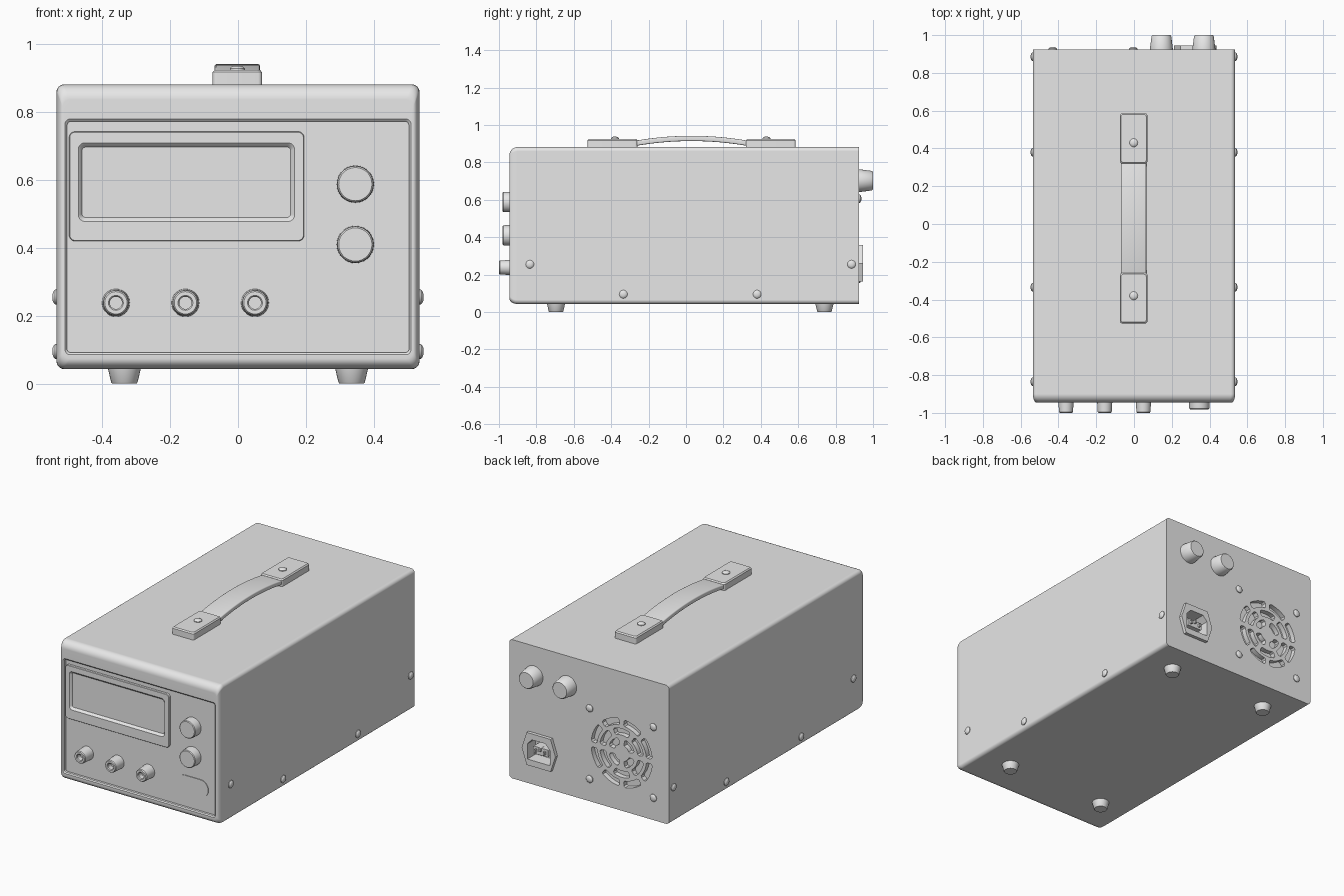
import bpy, bmesh, math

if "Cube" in bpy.data.objects:
    bpy.data.objects.remove(bpy.data.objects["Cube"], do_unlink=True)

GREY = (0.8, 0.8, 0.8, 1)
mat = bpy.data.materials.new("light_grey")
mat.use_nodes = True
mat.diffuse_color = GREY
mat.node_tree.nodes["Principled BSDF"].inputs["Base Color"].default_value = GREY
parts = []

# How ring coordinates (u, v) and depth w map to space for each axis
AXES = {
    "x": lambda u, v, w: (w, u, v),
    "y": lambda u, v, w: (u, w, v),
    "z": lambda u, v, w: (u, v, w),
}


def rounded(cu, cv, hu, hv, r, seg=7):
    """Rounded rectangle outline; a circle when all sizes are equal."""
    pts = []
    for k, (su, sv) in enumerate([(1, 1), (-1, 1), (-1, -1), (1, -1)]):
        for i in range(seg + 1):
            a = (k + i / seg) * math.pi / 2
            pts.append((cu + su * (hu - r) + r * math.cos(a),
                        cv + sv * (hv - r) + r * math.sin(a)))
    return pts


def box_outline(u0, u1, v0, v1, r):
    return rounded((u0 + u1) / 2, (v0 + v1) / 2, (u1 - u0) / 2, (v1 - v0) / 2, r)


def loft(name, axis, rings, closed=False):
    """Skin a list of (outline, depth) rings, capped or joined end to end."""
    bm = bmesh.new()
    loops = [[bm.verts.new(AXES[axis](u, v, w)) for u, v in pts] for pts, w in rings]
    n = len(loops[0])
    pairs = list(zip(loops, loops[1:]))
    if closed:
        pairs.append((loops[-1], loops[0]))
    else:
        bm.faces.new(loops[0])
        bm.faces.new(loops[-1])
    for a, b in pairs:
        for i in range(n):
            j = (i + 1) % n
            bm.faces.new((a[i], a[j], b[j], b[i]))
    bmesh.ops.remove_doubles(bm, verts=bm.verts, dist=1e-5)
    bmesh.ops.recalc_face_normals(bm, faces=bm.faces)
    mesh = bpy.data.meshes.new(name)
    bm.to_mesh(mesh)
    bm.free()
    mesh.materials.append(mat)
    ob = bpy.data.objects.new(name, mesh)
    bpy.context.collection.objects.link(ob)
    parts.append(ob)
    return ob


def turned(name, axis, u, v, profile):
    """Round part from (radius, depth) pairs."""
    return loft(name, axis, [(rounded(u, v, r, r, r), w) for r, w in profile])


def screw(name, axis, u, v, base, out=1):
    turned(name, axis, u, v, [(r, base + out * w) for r, w in
           [(0.022, -0.004), (0.022, 0.004), (0.017, 0.009), (0.009, 0.012)]])


# Case: straight shell, rounded front edge, recessed front panel
X, LOW, TOP, FRONT, BACK = 0.535, 0.043, 0.882, -0.945, 0.925
PANEL = -0.925
rings = [(box_outline(-X, X, LOW, TOP, 0.022), BACK)]
for i in range(7):
    a = i / 6 * math.pi / 2
    s = 1 - math.cos(a)
    rings.append((box_outline(-X + 0.018 * s, X - 0.018 * s, LOW + 0.03 * s,
                              TOP - 0.045 * s, 0.022), FRONT + 0.045 * (1 - math.sin(a))))
rings += [(box_outline(-0.51, 0.51, 0.085, 0.78, 0.015), FRONT),
          (box_outline(-0.504, 0.504, 0.091, 0.773, 0.012), FRONT + 0.006),
          (box_outline(-0.504, 0.504, 0.091, 0.773, 0.012), PANEL)]
case = loft("case", "y", rings)

# Fan grille slots and power inlet opening, cut into the back
FAN_X, FAN_Z = -0.217, 0.392
INLET_X, INLET_Z = 0.325, 0.26
cutters = []


def slot_outline(r0, r1, a0, a1):
    c = 0.009
    d = c / r1
    steps = [a0 + d + (a1 - a0 - 2 * d) * i / 8 for i in range(9)]
    polar = [(r1, a) for a in steps] + [(r1 - c, a1), (r0 + c, a1)]
    polar += [(r0, a) for a in reversed(steps)] + [(r0 + c, a0), (r1 - c, a0)]
    return [(FAN_X + r * math.cos(a), FAN_Z + r * math.sin(a)) for r, a in polar]


for r0, r1, count in [(0.166, 0.205, 8), (0.108, 0.147, 6), (0.05, 0.088, 4)]:
    gap = 0.013 / r0
    for k in range(count):
        a0 = math.tau * k / count + gap
        a1 = math.tau * (k + 1) / count - gap
        outline = slot_outline(r0, r1, a0, a1)
        cutters.append(loft("slot_cutter", "y", [(outline, 0.895), (outline, 0.95)]))


def mirrored(half):
    """Six-point inlet outline from its right-hand points, top to bottom."""
    pts = half + [(-u, v) for u, v in reversed(half)]
    return [(INLET_X + u, INLET_Z + v) for u, v in pts]


flange = mirrored([(0.08, 0.098), (0.113, 0.0), (0.08, -0.098)])
opening = mirrored([(0.045, 0.062), (0.075, 0.03), (0.075, -0.062)])
cutters.append(loft("inlet_cutter", "y", [(opening, 0.865), (opening, 0.95)]))

for c in cutters:
    c.hide_render = True
    m = case.modifiers.new("cut", "BOOLEAN")
    m.operation, m.solver, m.object = "DIFFERENCE", "EXACT", c
deps = bpy.context.evaluated_depsgraph_get()
cut_mesh = bpy.data.meshes.new_from_object(case.evaluated_get(deps))
case.modifiers.clear()
case.data = cut_mesh
for c in cutters:
    parts.remove(c)
    bpy.data.objects.remove(c, do_unlink=True)

# Power inlet: flange, tongue and three pins
loft("inlet_flange", "y", [(flange, BACK), (flange, 0.945), (opening, 0.945),
                           (opening, BACK)], closed=True)
tongue = rounded(INLET_X, INLET_Z - 0.005, 0.05, 0.022, 0.004)
loft("inlet_tongue", "y", [(tongue, 0.86), (tongue, 0.925)])
for k, (dx, dz) in enumerate([(-0.03, -0.005), (0, 0.008), (0.03, -0.005)]):
    pin = rounded(INLET_X + dx, INLET_Z + dz, 0.005, 0.01, 0.002)
    loft(f"inlet_pin_{k}", "y", [(pin, 0.9), (pin, 0.94)])

# Fuse holders and fan screws
for k, x in enumerate((0.145, 0.37)):
    turned(f"fuse_holder_{k}", "y", x, 0.702,
           [(0.061, 0.92), (0.06, 0.935), (0.052, 0.994), (0.047, 1.0)])
for sx in (-1, 1):
    for sz in (-1, 1):
        screw("fan_screw", "y", FAN_X + sx * 0.213, FAN_Z + sz * 0.214, BACK)

# Display surround with sunken screen
bezel = box_outline(-0.498, 0.195, 0.42, 0.743, 0.018)
loft("display", "y", [
    (bezel, PANEL + 0.002), (bezel, -0.938),
    (box_outline(-0.496, 0.193, 0.422, 0.741, 0.016), -0.94),
    (box_outline(-0.471, 0.167, 0.478, 0.71, 0.02), -0.94),
    (box_outline(-0.466, 0.162, 0.483, 0.705, 0.016), -0.936),
    (box_outline(-0.46, 0.155, 0.49, 0.697, 0.01), -0.926)])

# Front knobs, terminals and oval button
for k, z in enumerate((0.588, 0.41)):
    turned(f"knob_{k}", "y", 0.346, z,
           [(0.055, PANEL + 0.002), (0.054, -0.97), (0.053, -0.977), (0.049, -0.981)])
for k, x in enumerate((-0.36, -0.155, 0.05)):
    turned(f"terminal_{k}", "y", x, 0.238,
           [(0.041, PANEL + 0.002), (0.04, -0.945), (0.037, -0.995), (0.033, -1.0),
            (0.022, -1.0), (0.018, -0.995), (0.018, -0.965)])
loft("oval_button", "y", [(rounded(0.347, 0.228, 0.104, 0.052, 0.052), w)
                          for w in (PANEL + 0.002, PANEL - 0.004)])

# Feet and side screws
for x in (-0.335, 0.335):
    for y in (-0.695, 0.74):
        turned("foot", "z", x, y, [(0.036, 0), (0.039, 0.004), (0.049, 0.046)])
for side in (-1, 1):
    for y, z in [(-0.835, 0.255), (-0.335, 0.095), (0.38, 0.095), (0.885, 0.255)]:
        screw("side_screw", "x", y, z, side * X, side)

# Carry handle: two end pads and an arched strap
for y, sy in [(-0.393, -0.38), (0.453, 0.43)]:
    loft("handle_pad", "z", [(rounded(-0.002, y, 0.073 - i, 0.133 - i, 0.012), w)
                             for i, w in [(0, TOP - 0.003), (0, 0.918), (0.006, 0.925)]])
    screw("handle_screw", "z", -0.002, sy, 0.925)
strap = []
for i in range(25):
    t = i / 12 - 1
    strap.append((rounded(-0.002, 0.928 - 0.028 * t * t, 0.067, 0.014, 0.007, 4),
                  0.03 + 0.31 * t))
loft("handle_strap", "y", strap)

# Smooth shading with sharp creases kept
bpy.ops.object.select_all(action="DESELECT")
for ob in parts:
    ob.select_set(True)
bpy.context.view_layer.objects.active = case
bpy.ops.object.shade_smooth_by_angle(angle=math.radians(32))
wn = case.modifiers.new("even_shading", "WEIGHTED_NORMAL")
wn.keep_sharp = True
